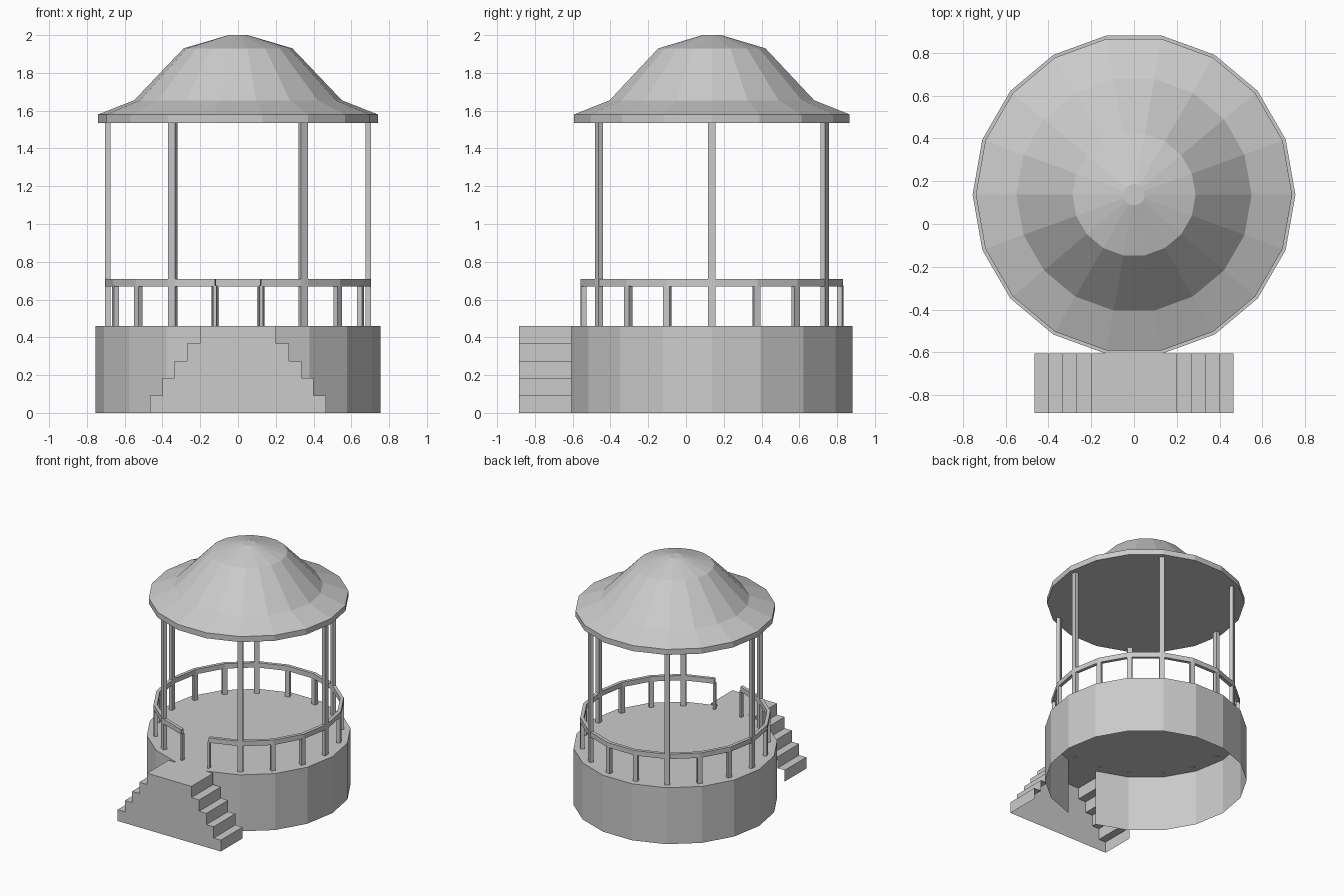
import bpy, bmesh
from math import cos, sin, radians
from mathutils import Matrix, Vector

if "Cube" in bpy.data.objects:
    bpy.data.objects.remove(bpy.data.objects["Cube"])

CY = 0.137      # centre of the round part in y
N = 18
FLOOR = 0.46


def finish(name, bm):
    mesh = bpy.data.meshes.new(name)
    bm.to_mesh(mesh)
    bm.free()
    ob = bpy.data.objects.new(name, mesh)
    bpy.context.collection.objects.link(ob)
    return ob


def polar(r, deg, z):
    a = radians(deg)
    return Vector((r * cos(a), CY + r * sin(a), z))


def lathe(name, profile, cap_bottom, skip=()):
    bm = bmesh.new()
    rings = [[bm.verts.new(polar(r, i * 360 / N, z)) for i in range(N)]
             for r, z in profile]
    for lo, hi in zip(rings, rings[1:]):
        for i in range(N):
            if i not in skip:
                j = (i + 1) % N
                bm.faces.new((lo[i], lo[j], hi[j], hi[i]))
    bm.faces.new(rings[-1])
    if cap_bottom:
        bm.faces.new(rings[0][::-1])
    return finish(name, bm)


def upright(name, deg, z0, z1, radial, tangential, r=0.69):
    bm = bmesh.new()
    m = (Matrix.Translation(polar(r, deg, (z0 + z1) / 2))
         @ Matrix.Rotation(radians(deg), 4, 'Z')
         @ Matrix.Diagonal((radial, tangential, z1 - z0, 1)))
    bmesh.ops.create_cube(bm, size=1, matrix=m)
    return finish(name, bm)


# Round base: hollow shell, open underneath and behind the stairs
lathe("base", [(0.755, 0), (0.755, FLOOR)], False, skip=(13,))

# Roof
lathe("roof", [(0.74, 1.535), (0.74, 1.58), (0.55, 1.655),
               (0.288, 1.93), (0.05, 2.0)], True)

# Double-sided stairs: hollow shell, stepped profile extruded in y
right = [(0.465, 0)]
for k, x in enumerate((0.465, 0.40, 0.335, 0.27)):
    z = FLOOR * (k + 1) / 5
    right += [(x, z), (x - 0.065 if k < 3 else 0.2, z)]
right.append((0.2, FLOOR))
profile = right + [(-x, z) for x, z in reversed(right)]
bm = bmesh.new()
front = [bm.verts.new((x, -0.885, z)) for x, z in profile]
back = [bm.verts.new((x, -0.606, z)) for x, z in profile]
bm.faces.new(front[::-1])
for i in range(len(profile) - 1):
    bm.faces.new((front[i], front[i + 1], back[i + 1], back[i]))
bmesh.ops.recalc_face_normals(bm, faces=bm.faces)
for f in bm.faces:
    if abs(f.normal.y) > 0.9:
        if f.normal.y > 0:
            bmesh.ops.reverse_faces(bm, faces=bm.faces[:])
        break
finish("stairs", bm)

# Roof posts
for deg in range(0, 360, 60):
    upright(f"roof_post_{deg}", deg, FLOOR - 0.003, 1.54, 0.028, 0.04)

# Railing balusters, one at each corner between the posts
for deg in range(0, 360, 20):
    if deg % 60:
        end = deg in (260, 280)
        upright(f"baluster_{deg}", deg, FLOOR - 0.003, 0.675, 0.028,
                0.016 if end else 0.036)

# Handrail, left open at the stairs
bm = bmesh.new()
section = [(0.678, 0.67), (0.705, 0.67), (0.705, 0.71), (0.678, 0.71)]
loops = [[bm.verts.new(polar(r, d, z)) for r, z in section]
         for d in range(-80, 261, 20)]
for a, b in zip(loops, loops[1:]):
    for i in range(4):
        j = (i + 1) % 4
        bm.faces.new((a[i], a[j], b[j], b[i]))
bm.faces.new(loops[0])
bm.faces.new(loops[-1])
bmesh.ops.recalc_face_normals(bm, faces=bm.faces)
finish("handrail", bm)
